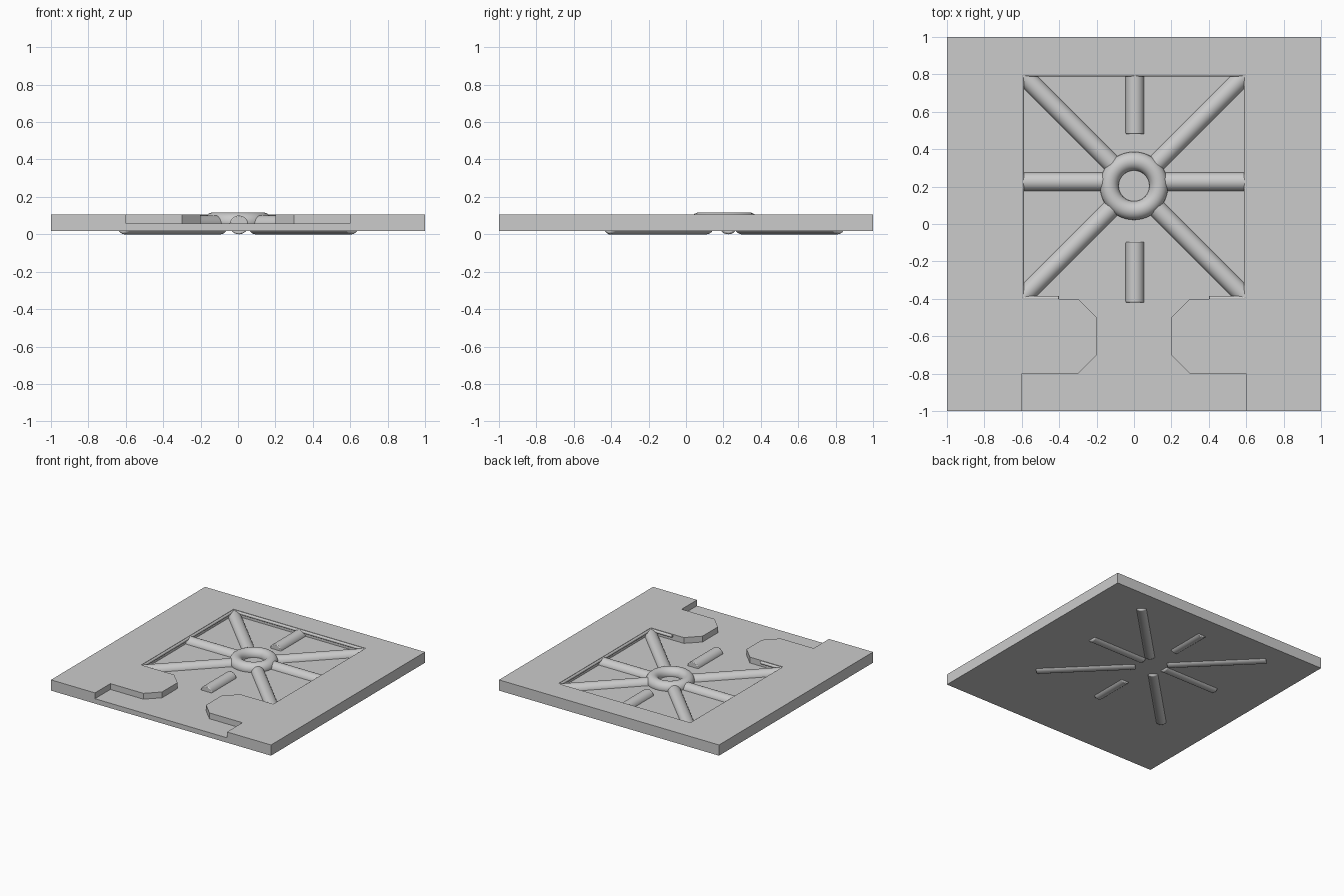
import bpy, bmesh, math
from mathutils import Vector

if "Cube" in bpy.data.objects:
    bpy.data.objects.remove(bpy.data.objects["Cube"])

BOTTOM, FLOOR, TOP = 0.017, 0.057, 0.105
HUB = Vector((0, 0.204, 0.05))


def prism(name, outline, z0, z1):
    bm = bmesh.new()
    face = bm.faces.new([bm.verts.new((x, y, z0)) for x, y in outline])
    up = bmesh.ops.extrude_face_region(bm, geom=[face])['geom']
    bmesh.ops.translate(bm, vec=(0, 0, z1 - z0),
                        verts=[g for g in up if isinstance(g, bmesh.types.BMVert)])
    bmesh.ops.recalc_face_normals(bm, faces=bm.faces)
    mesh = bpy.data.meshes.new(name)
    bm.to_mesh(mesh)
    bm.free()
    ob = bpy.data.objects.new(name, mesh)
    bpy.context.collection.objects.link(ob)
    return ob


def rod(name, a, b, radius, bevel=0.0):
    a, b = Vector(a), Vector(b)
    bpy.ops.mesh.primitive_cylinder_add(vertices=32, radius=radius,
                                        depth=(b - a).length, location=(a + b) / 2)
    ob = bpy.context.object
    ob.name = name
    ob.rotation_euler = (b - a).to_track_quat('Z', 'Y').to_euler()
    if bevel:
        mod = ob.modifiers.new('rounded_ends', 'BEVEL')
        mod.width, mod.segments, mod.angle_limit = bevel, 2, math.radians(40)
    bpy.ops.object.shade_smooth_by_angle()
    return ob


# Square floor plate
plate = prism('plate', [(-1, -1), (1, -1), (1, 1), (-1, 1)], BOTTOM, TOP)

# Recessed room, narrow doorway and open entrance
half = [(0.6, -1.1), (0.6, -0.8), (0.3, -0.8), (0.2, -0.7),
        (0.2, -0.5), (0.3, -0.4), (0.6, -0.4), (0.6, 0.8)]
cutter = prism('recess_cutter', half + [(-x, y) for x, y in reversed(half)],
               FLOOR, TOP + 0.1)
cutter.hide_render = True
mod = plate.modifiers.new('recess', 'BOOLEAN')
mod.operation, mod.solver, mod.object = 'DIFFERENCE', 'EXACT', cutter
bpy.context.view_layer.objects.active = plate
bpy.ops.object.modifier_apply(modifier='recess')
bpy.data.objects.remove(cutter)

# Central ring
bpy.ops.mesh.primitive_torus_add(location=(0, HUB.y, 0.067), major_radius=0.132,
                                 minor_radius=0.05, major_segments=48, minor_segments=24)
bpy.context.object.name = 'hub_ring'
bpy.ops.object.shade_smooth_by_angle()

# Pipes: diagonals and side arms
for sx in (-1, 1):
    for sy in (-1, 1):
        d = Vector((sx, sy, 0))
        rod('diagonal_pipe', HUB + d * 0.085, HUB + d * 0.615, 0.05, 0.01)
    rod('side_pipe', (sx * 0.1, 0.226, 0.05), (sx * 0.606, 0.226, 0.05), 0.05, 0.01)

# Short detached pipes
for y0, y1 in ((-0.42, -0.095), (0.48, 0.805)):
    rod('short_pipe', (0.005, y0, 0.05), (0.005, y1, 0.05), 0.05, 0.006)

# Thin edging around the room walls
Z = 0.09
rod('back_edging', (-0.605, 0.8, Z), (0.605, 0.8, Z), 0.012)
for s in (-1, 1):
    rod('side_edging', (s * 0.6, -0.4, Z), (s * 0.6, 0.8, Z), 0.012)
    rod('front_edging', (s * 0.4, -0.397, Z), (s * 0.605, -0.397, Z), 0.012, 0.004)
